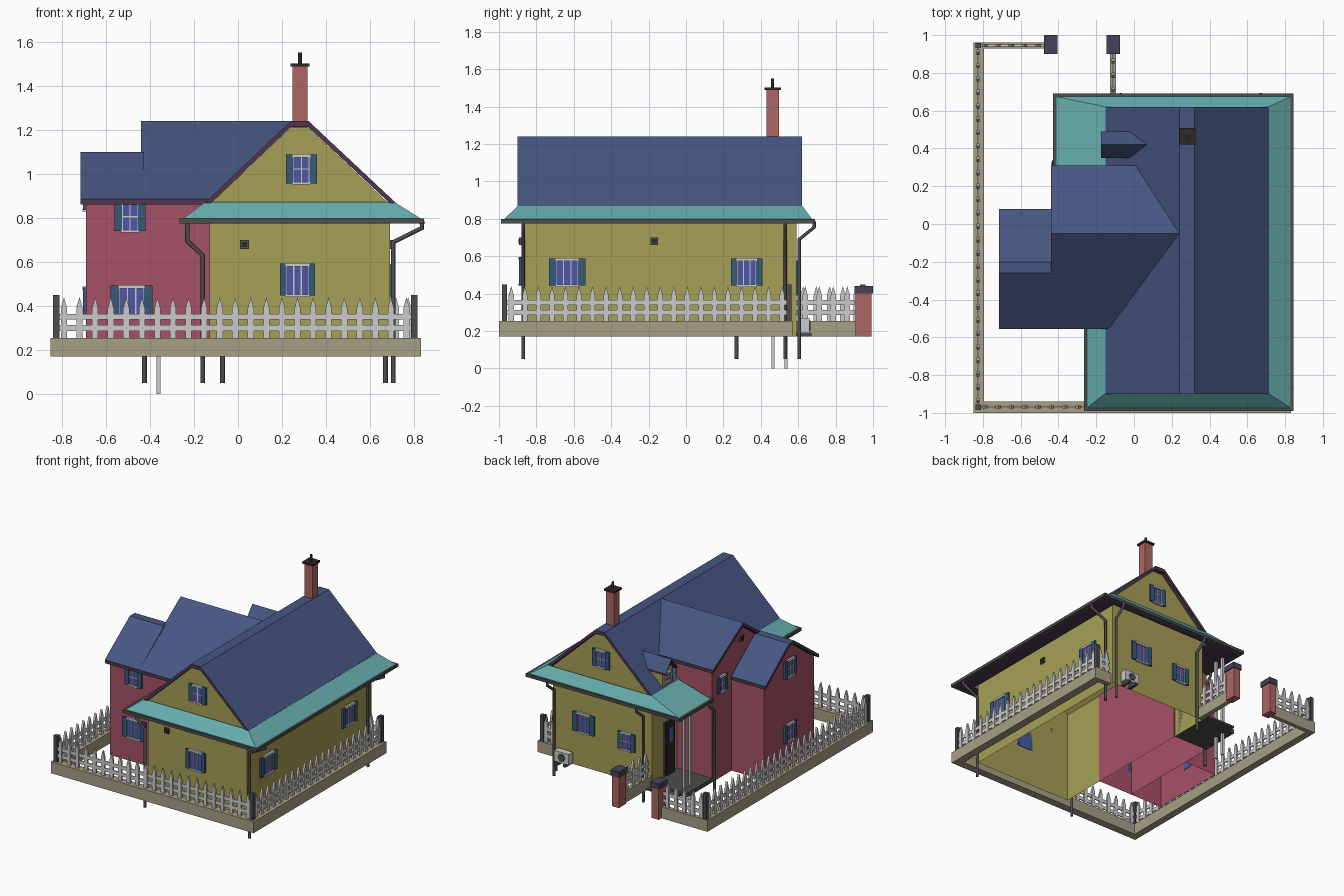
import bpy, bmesh, math
from mathutils import Vector

if "Cube" in bpy.data.objects:
    bpy.data.objects.remove(bpy.data.objects["Cube"])


def mat(name, r, g, b):
    m = bpy.data.materials.new(name)
    m.diffuse_color = tuple((c / 255) ** 2.2 for c in (r, g, b)) + (1,)
    m.use_nodes = True
    m.node_tree.nodes["Principled BSDF"].inputs["Base Color"].default_value = m.diffuse_color
    return m


YEL, RED = mat("yellow_wall", 165, 158, 85), mat("red_wall", 165, 82, 102)
BLUE, TEAL = mat("blue_roof", 72, 86, 128), mat("teal_roof", 102, 172, 172)
TRIM, DARK = mat("maroon_trim", 78, 58, 78), mat("dark_metal", 78, 78, 80)
GLASS, SHUT = mat("glass", 78, 88, 165), mat("shutter", 58, 90, 120)
STONE, BRICK = mat("stone", 165, 158, 132), mat("brick", 172, 102, 102)
WHITE, DOOR = mat("white_paint", 190, 190, 190), mat("door_wood", 50, 44, 42)
CAP = mat("pillar_cap", 72, 68, 90)


class Part:
    """Collects coloured pieces into one mesh object."""
    def __init__(self, name):
        self.name, self.bm, self.mats = name, bmesh.new(), []

    def face(self, vs, m):
        if m not in self.mats:
            self.mats.append(m)
        self.bm.faces.new(vs).material_index = self.mats.index(m)

    def loft(self, a, b, m, caps=True, skip=()):
        va, vb = [[self.bm.verts.new(p) for p in r] for r in (a, b)]
        n = len(va)
        for i in range(n):
            if i not in skip:
                j = (i + 1) % n
                self.face((va[i], va[j], vb[j], vb[i]), m)
        if caps:
            self.face(va, m)
            self.face(vb, m)

    def box(self, x0, x1, y0, y1, z0, z1, m):
        r = [(x0, y0), (x1, y0), (x1, y1), (x0, y1)]
        self.loft([(*p, z0) for p in r], [(*p, z1) for p in r], m)

    def done(self, top=None):
        bmesh.ops.recalc_face_normals(self.bm, faces=self.bm.faces)
        if top:                                  # recolour upward faces
            self.mats.append(top)
            for f in self.bm.faces:
                f.normal_update()
                if f.normal.z > 0.2:
                    f.material_index = len(self.mats) - 1
        me = bpy.data.meshes.new(self.name)
        self.bm.to_mesh(me)
        for m in self.mats:
            me.materials.append(m)
        bpy.context.collection.objects.link(bpy.data.objects.new(self.name, me))


def at(axis, a, u, z):
    return (a, u, z) if axis == 'x' else (u, a, z)


def walls(name, axis, prof, a0, a1, m):
    """Open-bottomed wall shell; the first profile edge is the bottom."""
    p = Part(name)
    p.loft([at(axis, a0, *q) for q in prof], [at(axis, a1, *q) for q in prof], m, skip=(0,))
    p.done()


def roof(name, axis, prof, t, start, end):
    """Slab roof; end(z) lets a side roof run into the main slope."""
    ring = prof + [(u, z - t) for u, z in reversed(prof)]
    p = Part(name)
    p.loft([at(axis, start, *q) for q in ring], [at(axis, end(q[1]), *q) for q in ring], TRIM)
    p.done(BLUE)


def tube(name, pts, r, m):
    c = bpy.data.curves.new(name, 'CURVE')
    c.dimensions, c.bevel_depth, c.bevel_resolution, c.use_fill_caps = '3D', r, 1, True
    s = c.splines.new('POLY')
    s.points.add(len(pts) - 1)
    for q, p in zip(s.points, pts):
        q.co = (*p, 1)
    c.materials.append(m)
    o = bpy.data.objects.new(name, c)
    bpy.context.collection.objects.link(o)
    bpy.ops.object.select_all(action='DESELECT')
    o.select_set(True)
    bpy.context.view_layer.objects.active = o
    bpy.ops.object.convert(target='MESH')


def wbox(p, wall, u0, u1, z0, z1, d0, d1, m):
    axis, pos, s = wall
    a, b = sorted((pos + s * d0, pos + s * d1))
    p.box(*((a, b, u0, u1) if axis == 'x' else (u0, u1, a, b)), z0, z1, m)


def window(name, wall, u, z, w, h, panes=3, shutter=0.04):
    p = Part(name)
    a, b, c, d = u - w / 2, u + w / 2, z - h / 2, z + h / 2
    wbox(p, wall, a, b, c, d, -.005, .006, GLASS)
    for z0, z1 in ((c - .006, c + .006), (d - .012, d + .004)):
        wbox(p, wall, a - .004, b + .004, z0, z1, 0, .016, WHITE)
    for i in range(panes + 1):
        x = a + w * i / panes
        wbox(p, wall, x - .003, x + .003, c, d, 0, .01, WHITE)
    if panes == 2:
        wbox(p, wall, a, b, z - .003, z + .003, 0, .01, WHITE)
    if shutter:
        for x0 in (a - shutter, b):
            wbox(p, wall, x0, x0 + shutter, c, d, 0, .014, SHUT)
    p.done()


def vent(name, wall, u, z):
    p = Part(name)
    wbox(p, wall, u - .02, u + .02, z - .02, z + .02, 0, .012, DARK)
    wbox(p, wall, u - .011, u + .011, z - .011, z + .011, .012, .016, DOOR)
    p.done()


# walls
walls("main_walls", 'y', [(-.13, .17), (.69, .17), (.69, .86), (.32, 1.21), (.24, 1.21), (-.13, .86)], -.88, .59, YEL)
walls("wing_walls", 'x', [(-.53, .17), (.29, .17), (.29, 1.0), (-.05, 1.21), (-.53, .87)], -.42, -.125, RED)
walls("wing_bay_walls", 'x', [(-.53, .17), (.06, .17), (.06, .88), (-.2, 1.07), (-.26, 1.07), (-.53, .87)], -.69, -.42, RED)
walls("dormer_walls", 'x', [(.36, .84), (.48, .84), (.48, .985), (.42, 1.05), (.36, .985)], -.14, .02, YEL)

# roofs
slope = lambda z: -.15 + (z - .87) * .39 / .37
roof("main_roof", 'y', [(-.15, .87), (.24, 1.24), (.32, 1.24), (.715, .87)], .028, -.9, lambda z: .62)
roof("wing_roof", 'x', [(.31, 1.02), (-.05, 1.24), (-.555, .885)], .025, -.44, slope)
roof("wing_bay_roof", 'x', [(.08, .885), (-.2, 1.1), (-.26, 1.1), (-.555, .885)], .025, -.715, lambda z: -.43)
roof("dormer_roof", 'x', [(.35, .99), (.42, 1.076), (.49, .99)], .012, -.175, slope)

# skirt roof with soffit and gutter
outer = [(-.25, -.54), (-.25, -.975), (.83, -.975), (.83, .675), (-.415, .675), (-.415, .3)]
inner = [(-.15, -.54), (-.15, -.895), (.71, -.895), (.71, .62), (-.15, .62), (-.15, .3)]
skirt = Part("skirt_roof")
for i in range(5):
    for zi, zo, m in ((.872, .797, TEAL), (.78, .78, TRIM)):
        q = [(*inner[i], zi), (*inner[i + 1], zi), (*outer[i + 1], zo), (*outer[i], zo)]
        skirt.face([skirt.bm.verts.new(v) for v in q], m)
skirt.done()
gut = Part("gutter")
for (ax, ay), (bx, by) in zip(outer, outer[1:]):
    gut.box(min(ax, bx) - .015, max(ax, bx) + .015, min(ay, by) - .015, max(ay, by) + .015, .775, .798, DARK)
gut.done()

# downpipes: gutter point, then wall point
for i, (gx, gy, wx, wy, zb) in enumerate([(-.23, -.87, -.16, -.87, .63), (.835, -.87, .705, -.87, .69),
                                          (.835, .53, .705, .53, .69), (-.07, .685, -.07, .605, .69),
                                          (.67, .685, .67, .605, .69), (-.425, .33, -.425, .27, .69)]):
    tube(f"downpipe_{i}", [(gx, gy, .785), (gx, gy, zb + .065), (wx, wy, zb), (wx, wy, .05)], .011, DARK)

# chimney
ch = Part("chimney")
ch.box(.248, .315, .43, .497, 1.18, 1.49, BRICK)
ch.box(.238, .325, .42, .507, 1.488, 1.502, DOOR)
ch.done()
tube("chimney_pipe", [(.281, .463, 1.49), (.281, .463, 1.55)], .009, DOOR)

# windows and vents
F, B, R = ('y', -.88, -1), ('y', .59, 1), ('x', .69, 1)
RF, RL, PL, DL = ('y', -.53, -1), ('x', -.69, -1), ('x', -.42, -1), ('x', -.14, -1)
window("front_window", F, .27, .52, .1, .145, 3, .03)
window("front_attic_window", F, .288, 1.022, .072, .13, 2, .034)
window("right_front_window", R, -.635, .515, .115, .145)
window("right_rear_window", R, .325, .515, .1, .145, 3, .035)
window("rear_large_window", B, .43, .5, .1, .145)
window("rear_small_window", B, .075, .46, .075, .13, 2, .034)
window("rear_attic_window", B, .285, 1.022, .072, .13, 2, .034)
window("wing_front_upper_window", RF, -.49, .805, .072, .13, 2, .034)
window("wing_front_lower_window", RF, -.483, .42, .11, .145)
window("wing_left_upper_window", RL, -.24, .9, .072, .13, 2, .034)
window("wing_left_lower_window", RL, -.24, .42, .072, .13, 2, .034)
window("wing_small_window", PL, .18, .87, .06, .12, 2, .025)
window("dormer_window", DL, .42, .94, .05, .07, 2, 0)
for i, (w, u, z) in enumerate([(F, .03, .68), (R, -.17, .68), (PL, -.05, 1.12)]):
    vent(f"vent_{i}", w, u, z)

# porch
d = Part("front_door")
W = ('x', -.13, -1)
wbox(d, W, .33, .45, .2, .6, 0, .012, TRIM)
wbox(d, W, .34, .44, .2, .59, .012, .018, DOOR)
wbox(d, W, .37, .41, .44, .55, .018, .022, GLASS)
d.done()
porch = Part("porch_floor")
porch.box(-.42, -.13, .29, .59, .17, .2, DARK)
porch.box(-.37, -.13, .59, .65, .17, .185, DARK)
porch.done()
posts = Part("porch_posts")
for y in (.465, .535):
    posts.box(-.37, -.352, y - .009, y + .009, 0, .785, WHITE)
posts.done()

# air conditioner
ac = Part("air_conditioner")
ac.box(.51, .63, .61, .66, .19, .27, WHITE)
ac.box(.53, .55, .59, .67, .17, .19, DARK)
ac.box(.59, .61, .59, .67, .17, .19, DARK)
ac.done()
tube("fan_grille", [(.57, .658, .23), (.57, .666, .23)], .03, DARK)

# fence plinth
base = Part("fence_plinth")
for b in [(-.85, .83, -1, -.94), (-.85, -.795, -.94, .96), (-.795, -.47, .928, .96),
          (-.128, -.094, .59, .91), (.77, .83, -.94, .57), (.69, .77, .53, .57)]:
    base.box(*b, .17, .255, STONE)
base.done()


def fence(name, axis, a, u0, u1):
    """Row of pointed pickets with two rails."""
    p, w = Part(name), (axis, a, 1)
    n = round((u1 - u0) / .072)
    for zc in (.3, .352):
        wbox(p, w, u0, u1, zc - .013, zc + .013, -.004, .004, WHITE)
    for i in range(n):
        u = u0 + (u1 - u0) * (i + .5) / n
        prof = [(u - .014, .255), (u + .014, .255), (u + .014, .39), (u, .44), (u - .014, .39)]
        p.loft([at(axis, a - .008, *q) for q in prof], [at(axis, a + .008, *q) for q in prof], WHITE)
    p.done()


fence("fence_front", 'y', -.97, -.825, .8)
fence("fence_left", 'x', -.825, -.97, .945)
fence("fence_back", 'y', .945, -.825, -.475)
fence("fence_path", 'x', -.111, .6, .9)
fence("fence_right", 'x', .8, -.97, .55)
fence("fence_return", 'y', .55, .69, .8)
fp = Part("fence_posts")
for x, y in [(-.825, -.97), (.8, -.97), (-.825, .945), (.8, .55)]:
    fp.box(x - .014, x + .014, y - .014, y + .014, .255, .45, DARK)
fp.done()

# gate pillars
for side, x in (("left", -.44), ("right", -.11)):
    g = Part(f"gate_pillar_{side}")
    g.box(x - .029, x + .029, .907, .993, .17, .4, BRICK)
    g.box(x - .036, x + .036, .9, 1.0, .4, .442, CAP)
    g.done()
